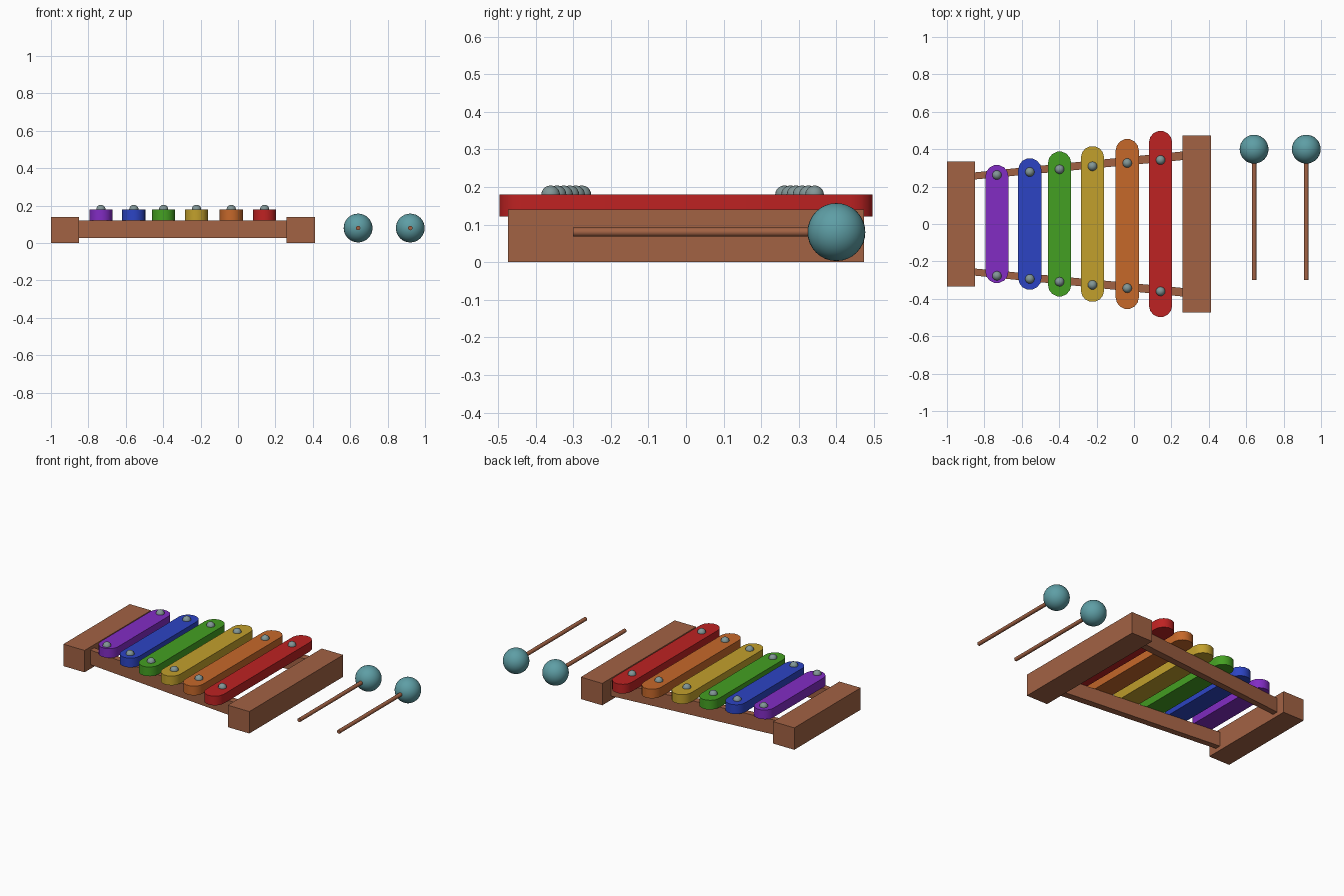
import bpy, bmesh, math

if "Cube" in bpy.data.objects:
    bpy.data.objects.remove(bpy.data.objects["Cube"])


def material(name, r, g, b):
    lin = lambda c: ((c / 255 + 0.055) / 1.055) ** 2.4
    m = bpy.data.materials.new(name)
    m.diffuse_color = (lin(r), lin(g), lin(b), 1)
    m.use_nodes = True
    m.node_tree.nodes["Principled BSDF"].inputs["Base Color"].default_value = m.diffuse_color
    return m


WOOD = material("brown wood", 162, 98, 68)
STEEL = material("grey metal", 130, 150, 150)
TEAL = material("teal", 94, 158, 165)


def prism(name, outline, z0, z1, mat):
    """Extrude a counter-clockwise xy outline from z0 to z1."""
    bm = bmesh.new()
    bottom = bm.faces.new([bm.verts.new((x, y, z0)) for x, y in outline])
    top = bmesh.ops.extrude_face_region(bm, geom=[bottom])["geom"]
    for v in top:
        if isinstance(v, bmesh.types.BMVert):
            v.co.z = z1
    bmesh.ops.recalc_face_normals(bm, faces=bm.faces[:])
    me = bpy.data.meshes.new(name)
    bm.to_mesh(me)
    bm.free()
    me.materials.append(mat)
    ob = bpy.data.objects.new(name, me)
    bpy.context.collection.objects.link(ob)
    return ob


def smooth(ob, degrees=40):
    bpy.ops.object.select_all(action='DESELECT')
    bpy.context.view_layer.objects.active = ob
    ob.select_set(True)
    bpy.ops.object.shade_smooth_by_angle(angle=math.radians(degrees))


def ball(name, loc, r, mat, seg=32, rings=16):
    bpy.ops.mesh.primitive_uv_sphere_add(segments=seg, ring_count=rings, radius=r, location=loc)
    ob = bpy.context.object
    ob.name = name
    ob.data.materials.append(mat)
    smooth(ob)
    return ob


# End blocks
for name, x0, x1, h in (("left_block", -1.0, -0.85, 0.335), ("right_block", 0.26, 0.412, 0.474)):
    prism(name, [(x0, -h), (x1, -h), (x1, h), (x0, h)], 0, 0.14, WOOD)

# Slanted, tapering rails
for name, s in (("front_rail", -1), ("back_rail", 1)):
    pts = [(-0.852, 0.238 * s), (0.262, 0.342 * s), (0.262, 0.388 * s), (-0.852, 0.276 * s)]
    prism(name, pts, 0.027, 0.12, WOOD)

# Sound bars with rounded ends, each held by two studs
BARS = [("purple", (130, 44, 196), -0.733, 0.316), ("blue", (44, 68, 196), -0.557, 0.352),
        ("green", (68, 160, 34), -0.398, 0.388), ("yellow", (194, 160, 44), -0.222, 0.417),
        ("orange", (198, 104, 42), -0.036, 0.455), ("red", (190, 34, 34), 0.142, 0.498)]
R, N = 0.062, 7
for name, rgb, x, h in BARS:
    outline = []
    for start, cy in ((0, h - R), (math.pi, R - h)):
        for i in range(N + 1):
            a = start + math.pi * i / N
            outline.append((x + R * math.cos(a), cy + R * math.sin(a)))
    smooth(prism(name + "_bar", outline, 0.121, 0.18, material(name, *rgb)))
    t = x + 0.733
    ball(name + "_back_stud", (x, 0.262 + 0.0914 * t, 0.179), 0.025, STEEL, 16, 10)
    ball(name + "_front_stud", (x, -0.277 - 0.095 * t, 0.179), 0.025, STEEL, 16, 10)

# Two mallets lying beside the frame
for name, x in (("inner_mallet", 0.642), ("outer_mallet", 0.921)):
    ball(name + "_head", (x, 0.40, 0.08), 0.077, TEAL)
    bpy.ops.mesh.primitive_cylinder_add(vertices=16, radius=0.012, depth=0.66,
                                        location=(x, 0.03, 0.08), rotation=(math.pi / 2, 0, 0))
    stick = bpy.context.object
    stick.name = name + "_stick"
    stick.data.materials.append(WOOD)
    smooth(stick)
